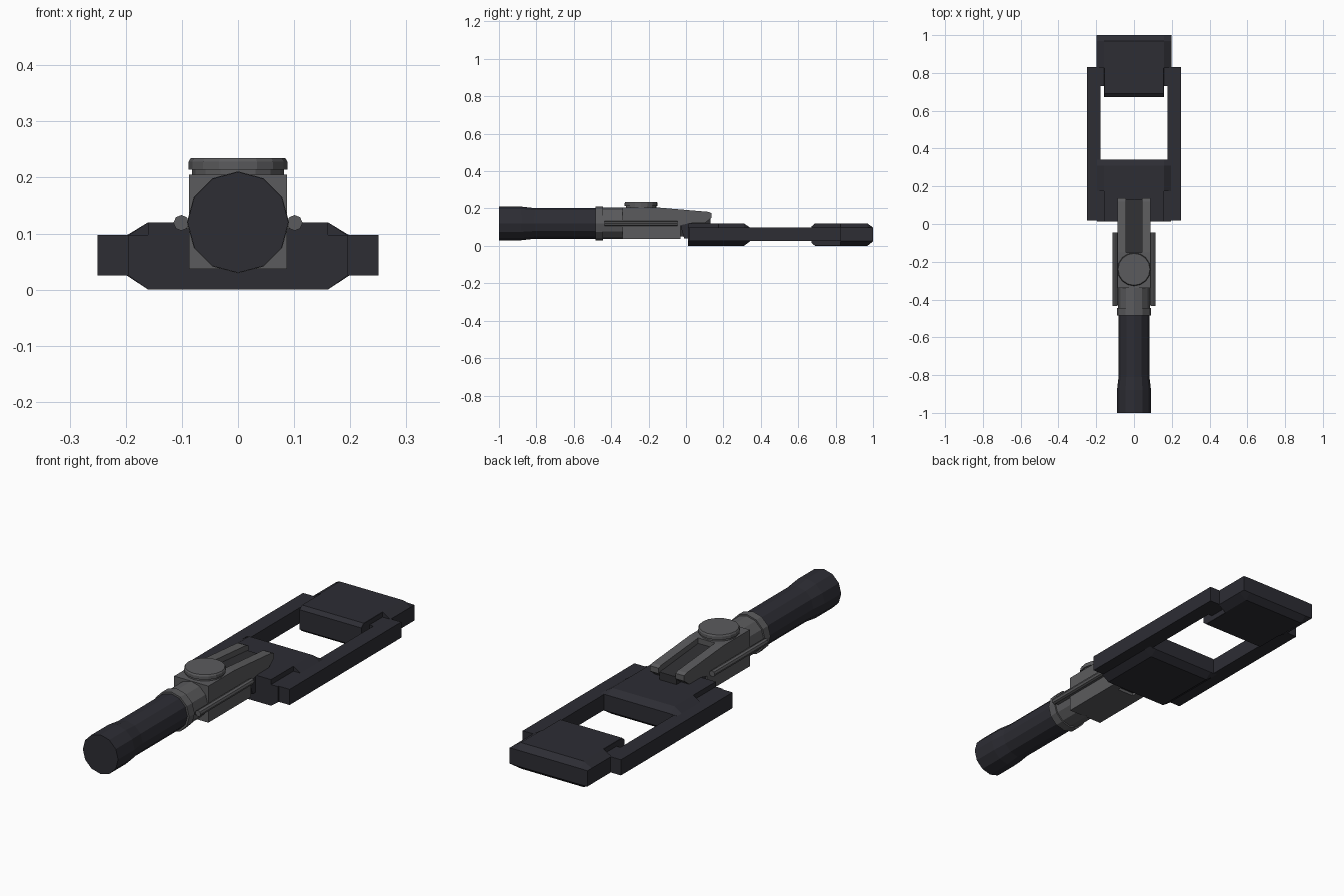
import bpy, bmesh, math

if "Cube" in bpy.data.objects:
    bpy.data.objects.remove(bpy.data.objects["Cube"])


def material(name, rgb):
    m = bpy.data.materials.new(name)
    m.diffuse_color = (*rgb, 1)
    m.use_nodes = True
    m.node_tree.nodes["Principled BSDF"].inputs["Base Color"].default_value = m.diffuse_color
    return m


DARK = material("dark_slate", (0.026, 0.026, 0.034))
GREY = material("metal_grey", (0.105, 0.105, 0.11))
CHAR = material("charcoal", (0.03, 0.03, 0.033))


def loft(name, rings, mat):
    """Skin between rings of equal point count and cap both ends."""
    bm = bmesh.new()
    vs = [[bm.verts.new(p) for p in r] for r in rings]
    n = len(rings[0])
    for a, b in zip(vs, vs[1:]):
        for i in range(n):
            j = (i + 1) % n
            bm.faces.new((a[i], a[j], b[j], b[i]))
    bm.faces.new(vs[0])
    bm.faces.new(vs[-1])
    bmesh.ops.recalc_face_normals(bm, faces=bm.faces)
    me = bpy.data.meshes.new(name)
    bm.to_mesh(me)
    bm.free()
    me.materials.append(mat)
    ob = bpy.data.objects.new(name, me)
    bpy.context.collection.objects.link(ob)
    return ob


def box(name, x, y, z, mat):
    return loft(name, [[(x[0], b, z[0]), (x[1], b, z[0]), (x[1], b, z[1]), (x[0], b, z[1])] for b in y], mat)


def side_profile(name, pts, x0, x1, mat):
    """Extrude a (y, z) outline across x."""
    return loft(name, [[(x, y, z) for y, z in pts] for x in (x0, x1)], mat)


def turned(name, profile, mat, z=0.12, sides=12, x=0):
    """Round part along y from (y, radius) stations."""
    return loft(name, [[(x + r * math.sin(2 * math.pi * i / sides), y,
                         z + r * math.cos(2 * math.pi * i / sides)) for i in range(sides)]
                       for y, r in profile], mat)


def section(y, xi, xo, top, bottom, shoulder_top=0.097, shoulder_bottom=0.025, step=False):
    """Symmetric chamfered plate section, or one with a square step on top."""
    half = [(xi, bottom), (xo, shoulder_bottom), (xo, shoulder_top)]
    if step:
        half.append((xi, shoulder_top))
    half.append((xi, top))
    return [(x, y, z) for x, z in half] + [(-x, y, z) for x, z in reversed(half)]


# Grip and collar
turned("grip", [(-1, 0.09), (-0.88, 0.09), (-0.81, 0.082), (-0.47, 0.082)], DARK)
turned("collar", [(-0.485, 0.091), (-0.445, 0.091)], GREY)
turned("neck", [(-0.445, 0.084), (-0.33, 0.084)], GREY)

# Body: solid rear block, two sloping rails and a recessed dark channel
box("body_block", (-0.087, 0.087), (-0.34, -0.15), (0.037, 0.205), GREY)
rail = [(-0.15, 0.037), (-0.03, 0.037), (-0.03, 0.11), (0.02, 0.122),
        (0.10, 0.122), (0.137, 0.15), (0.137, 0.175), (0.12, 0.182), (-0.15, 0.205)]
for s, side in ((-1, "left"), (1, "right")):
    side_profile("body_rail_" + side, rail, s * 0.043, s * 0.087, GREY)
side_profile("channel", [(-0.15, 0.05), (0.0, 0.05), (0.13, 0.12), (0.13, 0.155), (-0.15, 0.18)],
             -0.043, 0.043, CHAR)
box("body_base", (-0.043, 0.043), (-0.15, -0.06), (0.037, 0.06), GREY)
side_profile("hinge_tongue", [(-0.035, 0.13), (-0.01, 0.04), (0.03, 0.04), (0.03, 0.13)], -0.08, 0.08, DARK)

# Top knob
knob = [(0.2, 0.082), (0.214, 0.082), (0.214, 0.088), (0.228, 0.088), (0.235, 0.084)]
loft("top_knob", [[(r * math.cos(math.pi * i / 8), -0.24 + r * math.sin(math.pi * i / 8), z)
                   for i in range(16)] for z, r in knob], GREY)

# Side rods
for s, side in ((-1, "left"), (1, "right")):
    turned("side_rod_" + side, [(-0.435, 0.014), (-0.045, 0.014)], GREY, 0.119, 8, s * 0.101)
    x = sorted((s * 0.08, s * 0.1))
    box("rod_mount_" + side, x, (-0.43, -0.05), (0.108, 0.122), GREY)

# Head plate: stepped front, chamfered rear
loft("plate_front", [section(y, 0.16, 0.195, 0.12, 0.0, step=True) for y in (0.012, 0.175)], DARK)
loft("plate_rear", [section(0.175, 0.16, 0.195, 0.12, 0.0), section(0.31, 0.16, 0.195, 0.12, 0.0),
                    section(0.342, 0.16, 0.195, 0.098, 0.024)], DARK)

# Side arms with the clamp ends that hold the pad
for s, side in ((-1, "left"), (1, "right")):
    outline = [(0.25, 0.018), (0.25, 0.83), (0.155, 0.83), (0.155, 0.73),
               (0.178, 0.73), (0.178, 0.018)]
    loft("arm_" + side, [[(s * x, y, z) for x, y in outline] for z in (0.025, 0.097)], DARK)

# End pad: narrow inner part and wider chamfered outer part
loft("pad_inner", [section(y, 0.157, 0.158, t, b, t - 0.001, b + 0.001)
                   for y, t, b in ((0.672, 0.105, 0.015), (0.69, 0.12, 0.0), (0.832, 0.12, 0.0))], DARK)
loft("pad_outer", [section(0.825, 0.16, 0.198, 0.12, 0.0), section(0.97, 0.16, 0.198, 0.12, 0.0),
                   section(1.0, 0.16, 0.198, 0.098, 0.024)], DARK)
